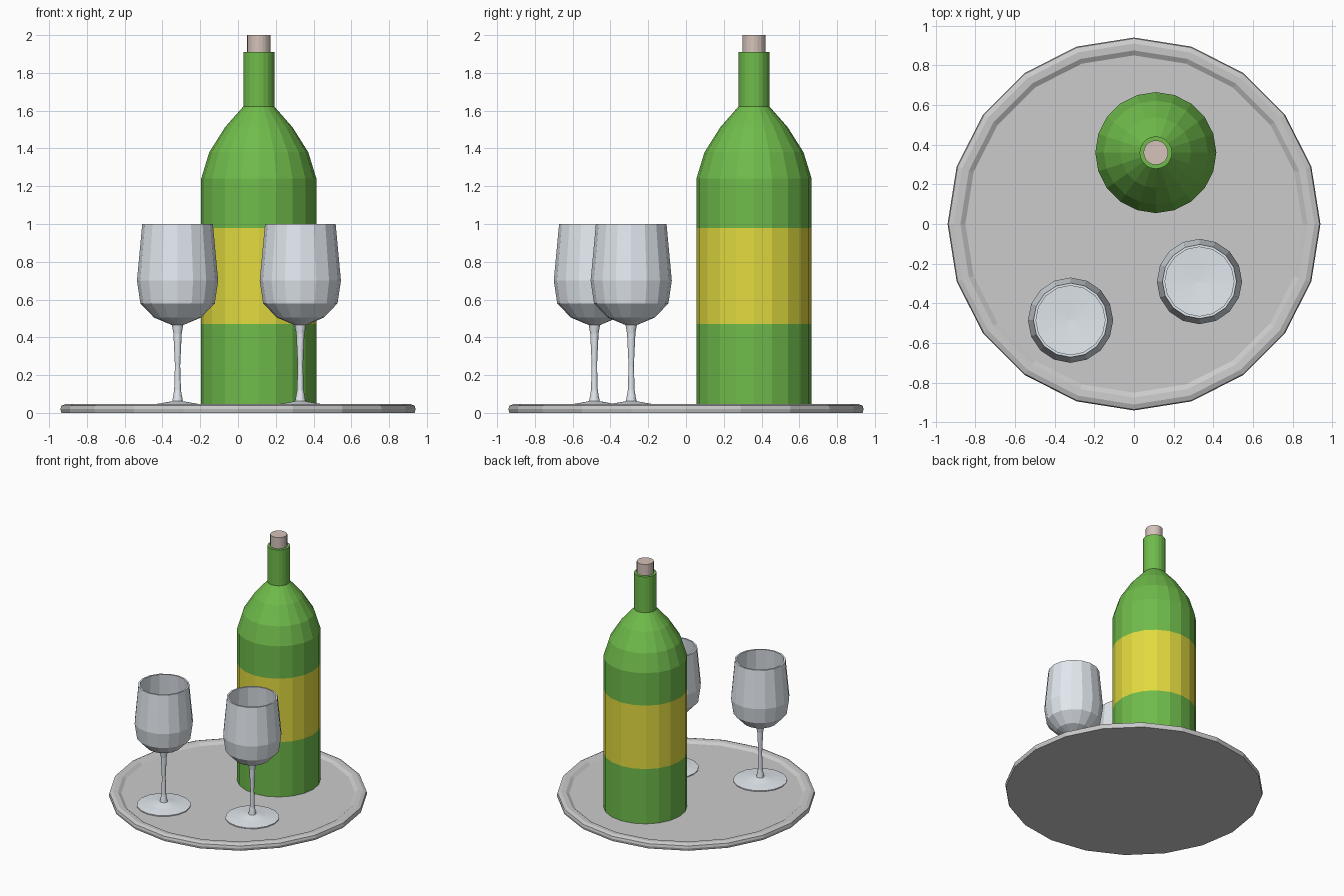
import bpy, bmesh, math

if "Cube" in bpy.data.objects:
    bpy.data.objects.remove(bpy.data.objects["Cube"])


def material(name, r, g, b):
    m = bpy.data.materials.new(name)
    m.diffuse_color = (r, g, b, 1)
    m.use_nodes = True
    m.node_tree.nodes["Principled BSDF"].inputs["Base Color"].default_value = m.diffuse_color
    return m


GREEN = material("green_glass", 0.16, 0.50, 0.07)
YELLOW = material("label_paper", 0.76, 0.70, 0.05)
CORK = material("cork_wood", 0.66, 0.54, 0.49)
GLASS = material("clear_glass", 0.76, 0.81, 0.86)


def lathe(name, profile, sides, loc=(0, 0, 0), mats=(), band=None):
    """Revolve (radius, z) points around z; radius 0 closes to a pole.
    Faces of the profile segment `band` use the second material."""
    bm = bmesh.new()
    rings = []
    for r, z in profile:
        n = sides if r > 0 else 1
        rings.append([bm.verts.new((r * math.cos(2 * math.pi * i / sides),
                                    r * math.sin(2 * math.pi * i / sides), z))
                      for i in range(n)])
    for k, (a, b) in enumerate(zip(rings, rings[1:])):
        for i in range(sides):
            j = (i + 1) % sides
            quad = [a[i % len(a)], a[j % len(a)], b[j % len(b)], b[i % len(b)]]
            face = bm.faces.new(list(dict.fromkeys(quad)))
            face.material_index = 1 if k == band else 0
    bmesh.ops.recalc_face_normals(bm, faces=bm.faces)
    mesh = bpy.data.meshes.new(name)
    bm.to_mesh(mesh)
    bm.free()
    for m in mats:
        mesh.materials.append(m)
    ob = bpy.data.objects.new(name, mesh)
    ob.location = loc
    bpy.context.collection.objects.link(ob)
    return ob


FLOOR = 0.03

# Round tray with a raised rounded rim
lathe("tray", [(0, 0), (0.935, 0), (0.94, 0.02), (0.935, 0.038), (0.91, 0.048),
               (0.875, 0.046), (0.85, FLOOR), (0, FLOOR)], 20)

# Bottle with its label as a flush colour band, and cork
bottle_at = (0.11, 0.36, 0)
lathe("bottle", [(0, FLOOR), (0.305, FLOOR), (0.305, 0.47), (0.305, 0.98),
                 (0.305, 1.24), (0.262, 1.38), (0.178, 1.513), (0.082, 1.622),
                 (0.082, 1.91), (0, 1.91)], 20, bottle_at, (GREEN, YELLOW), band=2)
lathe("cork", [(0, 1.90), (0.062, 1.90), (0.062, 2.0), (0, 2.0)], 20,
      bottle_at, (CORK,))

# Wine glasses: foot, stem, bowl outside, then bowl inside
glass = [(0, FLOOR), (0.197, FLOOR), (0.197, 0.037), (0.10, 0.049), (0.028, 0.062),
         (0.018, 0.12), (0.014, 0.25), (0.022, 0.42), (0.03, 0.465),
         (0.125, 0.505), (0.197, 0.58), (0.215, 0.70), (0.187, 1.0),
         (0.174, 1.0), (0.20, 0.70), (0.183, 0.59), (0, 0.58)]
for side, x, y in (("left", -0.32, -0.485), ("right", 0.33, -0.29)):
    lathe("wine_glass_" + side, glass, 16, (x, y, 0), (GLASS,))
